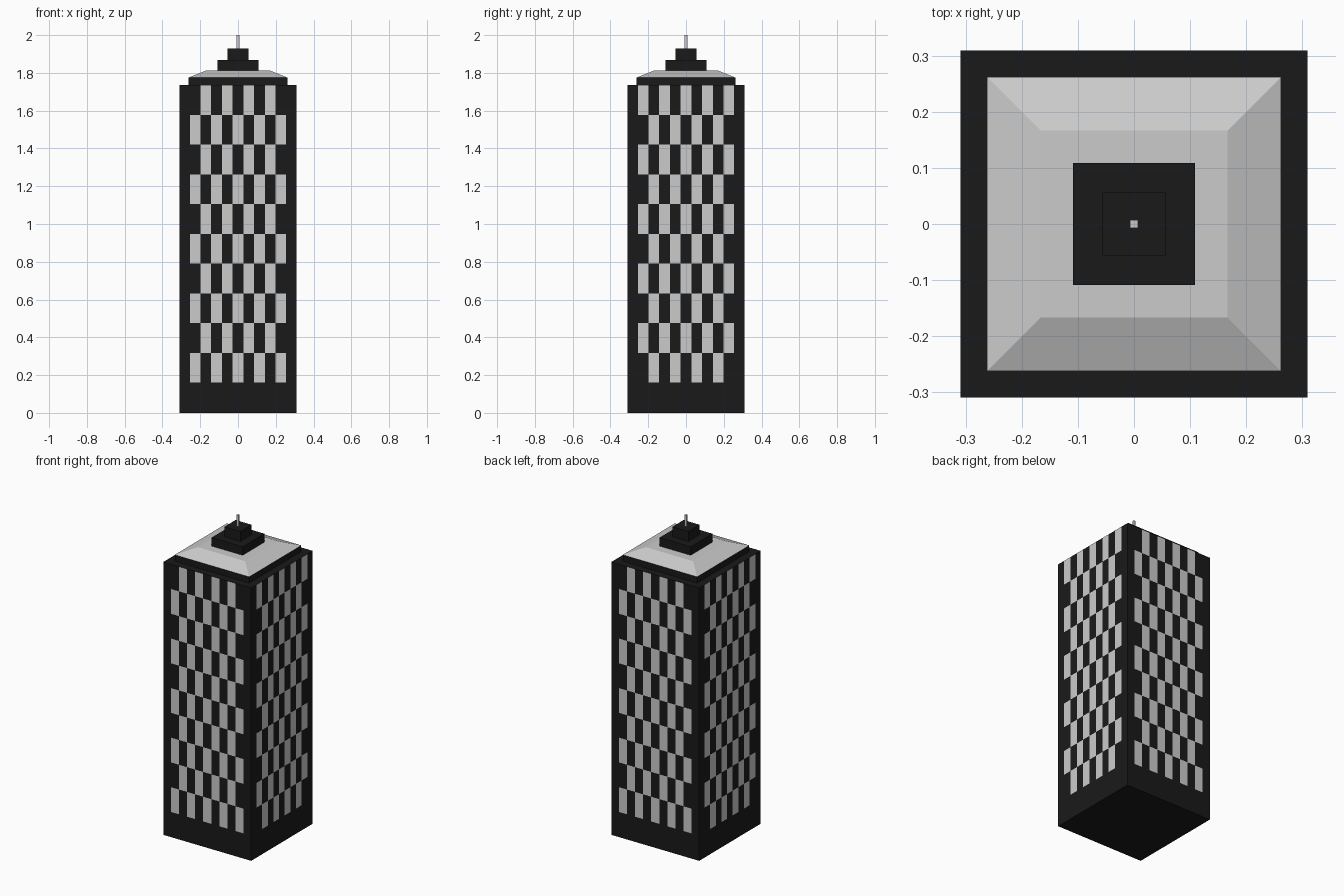
import bpy, bmesh
from math import pi
from mathutils import Matrix, Vector

if "Cube" in bpy.data.objects:
    bpy.data.objects.remove(bpy.data.objects["Cube"])


def material(name, value):
    m = bpy.data.materials.new(name)
    m.diffuse_color = (value, value, value, 1)
    m.use_nodes = True
    m.node_tree.nodes["Principled BSDF"].inputs["Base Color"].default_value = m.diffuse_color
    return m


BLACK = material("black", 0.01)
PANE = material("pane_grey", 0.8)


def finish(name, bm, *mats):
    bmesh.ops.recalc_face_normals(bm, faces=bm.faces)
    me = bpy.data.meshes.new(name)
    bm.to_mesh(me)
    bm.free()
    for m in mats:
        me.materials.append(m)
    ob = bpy.data.objects.new(name, me)
    bpy.context.collection.objects.link(ob)
    return ob


def block(name, half, z0, z1, *mats, top_half=None):
    """Square block; top_half tapers it into a frustum."""
    bm = bmesh.new()
    bmesh.ops.create_cube(bm, size=2)
    for v in bm.verts:
        up = v.co.z > 0
        h = top_half if up and top_half else half
        v.co = Vector((v.co.x * h, v.co.y * h, z1 if up else z0))
    return finish(name, bm, *mats)


# Tower: four gridded walls with flush checkerboard windows
HALF, INSET, BASE, TOP = 0.309, 0.255, 0.16, 1.735
COLS, ROWS = 9, 10
xs = [-HALF] + [-INSET + 2 * INSET * i / COLS for i in range(COLS + 1)] + [HALF]
zs = [0] + [BASE + (TOP - BASE) * j / ROWS for j in range(ROWS + 1)]

bm = bmesh.new()
for side in range(4):
    turn = Matrix.Rotation(side * pi / 2, 3, 'Z')
    grid = [[bm.verts.new(turn @ Vector((x, -HALF, z))) for x in xs] for z in zs]
    for j in range(len(zs) - 1):
        for i in range(len(xs) - 1):
            f = bm.faces.new((grid[j][i], grid[j][i + 1],
                              grid[j + 1][i + 1], grid[j + 1][i]))
            # neighbouring walls use the opposite checker phase
            inside = 1 <= i <= COLS and j >= 1
            f.material_index = int(inside and (i + j + side) % 2 == 0)
bmesh.ops.remove_doubles(bm, verts=bm.verts, dist=1e-4)
# close top and bottom
for f in bmesh.ops.holes_fill(bm, edges=bm.edges, sides=0)["faces"]:
    f.material_index = 0
finish("tower", bm, BLACK, PANE)

# Stepped roof
block("roof_ledge", 0.261, TOP, 1.775, BLACK)
block("sloped_roof", 0.262, 1.775, 1.813, top_half=0.167)
block("lower_crown", 0.109, 1.813, 1.867, BLACK)
block("upper_crown", 0.056, 1.867, 1.93, BLACK)
block("antenna", 0.0068, 1.93, 2.0)
